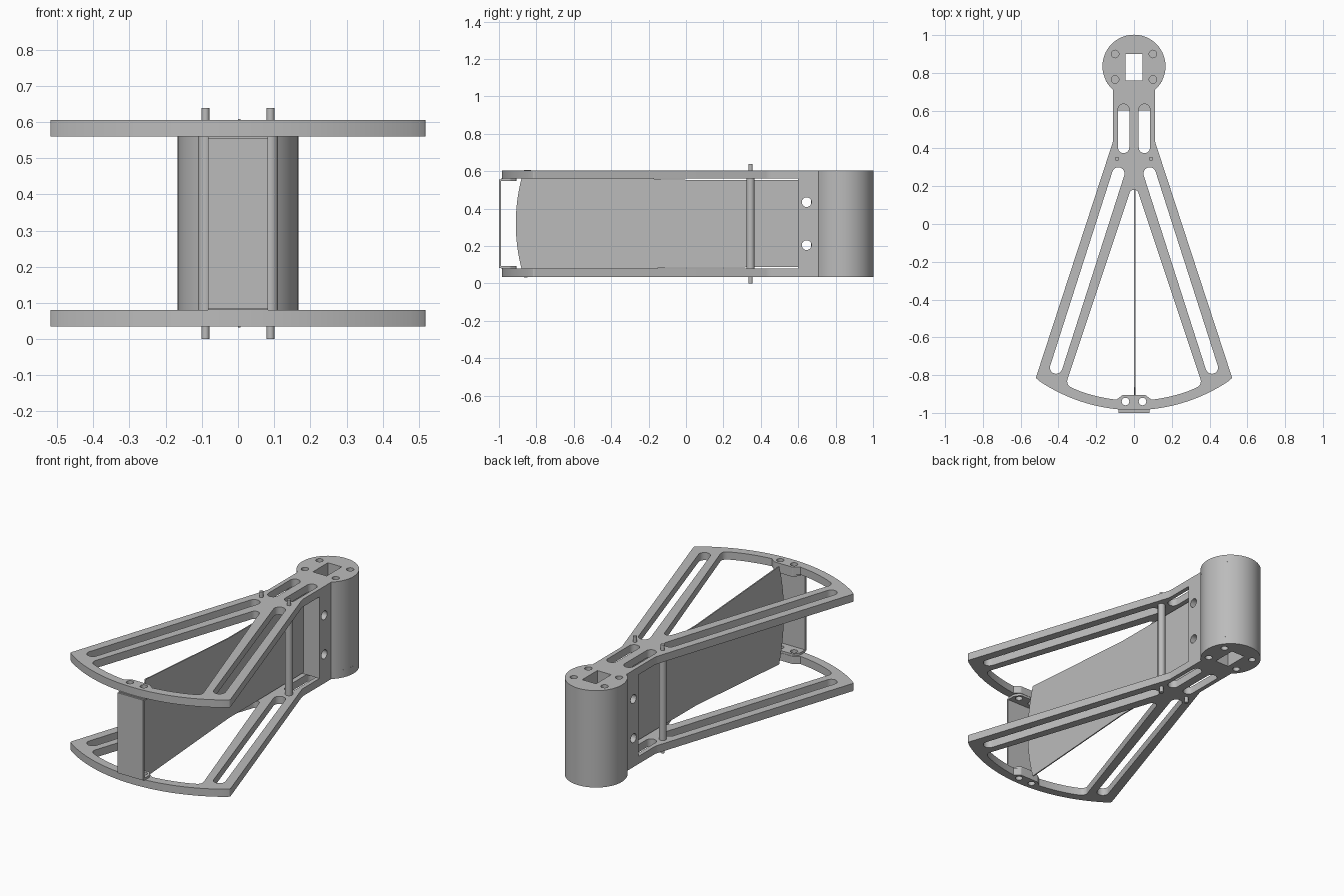
import bpy, bmesh, math
from math import sin, cos, pi
from mathutils import Matrix, Vector

cube = bpy.data.objects.get("Cube")
if cube:
    bpy.data.objects.remove(cube, do_unlink=True)

grey = bpy.data.materials.new("plain_grey")
grey.use_nodes = True
grey.diffuse_color = (0.5, 0.5, 0.5, 1)
grey.node_tree.nodes["Principled BSDF"].inputs["Base Color"].default_value = (0.5, 0.5, 0.5, 1)

SIDEWAYS = Matrix(((0, 0, 1, 0), (1, 0, 0, 0), (0, 1, 0, 0), (0, 0, 0, 1)))


def arc(cx, cy, r, a0, a1, n=24):
    return [(cx + r * cos(a0 + (a1 - a0) * i / n), cy + r * sin(a0 + (a1 - a0) * i / n))
            for i in range(n + 1)]


def circle(cx, cy, r, n=24):
    return arc(cx, cy, r, 0, 2 * pi, n)[:-1]


def slot(ax, ay, bx, by, r):
    a = math.atan2(by - ay, bx - ax)
    return arc(bx, by, r, a - pi / 2, a + pi / 2, 12) + arc(ax, ay, r, a + pi / 2, a + 1.5 * pi, 12)


def mirrored(points):
    """Close a right-hand outline by reflecting it across x = 0."""
    return points + [(-p[0],) + tuple(p[1:]) for p in reversed(points) if abs(p[0]) > 1e-6]


def fillet(points, n=8):
    """Round each corner that carries a radius as third value."""
    out = []
    for i, p in enumerate(points):
        if len(p) < 3:
            out.append(p)
            continue
        c = Vector(p[:2])
        u = (Vector(points[i - 1][:2]) - c).normalized()
        v = (Vector(points[(i + 1) % len(points)][:2]) - c).normalized()
        half = u.angle(v) / 2
        centre = c + (u + v).normalized() * (p[2] / sin(half))
        s = c + u * (p[2] / math.tan(half)) - centre
        e = c + v * (p[2] / math.tan(half)) - centre
        turn = s.angle_signed(e)
        for k in range(n + 1):
            t = -turn * k / n
            out.append((centre.x + s.x * cos(t) - s.y * sin(t),
                        centre.y + s.x * sin(t) + s.y * cos(t)))
    return out


def finish(obj):
    obj.data.materials.clear()
    obj.data.materials.append(grey)
    bpy.ops.object.select_all(action='DESELECT')
    obj.select_set(True)
    bpy.context.view_layer.objects.active = obj
    bpy.ops.object.shade_smooth_by_angle(angle=math.radians(30))
    return obj


def slab(name, loops, lo, hi, matrix=Matrix()):
    """Extrude an outline with holes from lo to hi."""
    curve = bpy.data.curves.new(name, 'CURVE')
    curve.dimensions = '2D'
    curve.fill_mode = 'BOTH'
    curve.extrude = (hi - lo) / 2
    for loop in loops:
        s = curve.splines.new('POLY')
        s.points.add(len(loop) - 1)
        for pt, co in zip(s.points, loop):
            pt.co = (co[0], co[1], 0, 1)
        s.use_cyclic_u = True
    obj = bpy.data.objects.new(name, curve)
    bpy.context.collection.objects.link(obj)
    bpy.ops.object.select_all(action='DESELECT')
    obj.select_set(True)
    bpy.context.view_layer.objects.active = obj
    bpy.ops.object.convert(target='MESH')
    obj = bpy.context.view_layer.objects.active
    obj.data.transform(matrix @ Matrix.Translation((0, 0, (lo + hi) / 2)))
    bm = bmesh.new()
    bm.from_mesh(obj.data)
    bmesh.ops.remove_doubles(bm, verts=bm.verts, dist=1e-5)
    bmesh.ops.recalc_face_normals(bm, faces=bm.faces)
    bm.to_mesh(obj.data)
    bm.free()
    return finish(obj)


Z0, Z1, Z2, Z3 = 0.035, 0.08, 0.56, 0.605   # plate levels
HUB_Y, HUB_R = 0.835, 0.167
RIM_Y = -0.09

# Frame plate outline: round head, neck, flared arms, curved rim
neck = -math.acos(0.11 / HUB_R)
rim_half = math.asin(0.5 / 0.895)
outline = arc(0, HUB_Y, HUB_R, neck, pi - neck, 48)
outline += fillet([(-0.11, 0.709), (-0.11, 0.44, 0.1), (-0.52, -0.815, 0.012)]
                  + arc(0, RIM_Y, 0.895, 1.5 * pi - rim_half, 1.5 * pi + rim_half, 40)
                  + [(0.52, -0.815, 0.012), (0.11, 0.44, 0.1), (0.11, 0.709)])[1:-1]

# Large central opening with a tab at the rim
inner = arc(0, RIM_Y, 0.845, 1.5 * pi + 0.36, 1.5 * pi + 0.11, 12)
opening = fillet(mirrored([(0, 0.235, 0.025), (0.362, -0.852, 0.035)] + inner
                          + [(0.06, -0.905, 0.015)]))

window = [(-0.045, 0.76), (0.045, 0.76), (0.045, 0.9), (-0.045, 0.9)]
holes = [opening, window]
for s in (-1, 1):
    holes += [slot(s * 0.055, 0.405, s * 0.055, 0.605, 0.03),
              slot(s * 0.083, 0.267, s * 0.412, -0.76, 0.033),
              circle(s * 0.045, -0.94, 0.02),
              circle(s * 0.1, 0.9, 0.02),
              circle(s * 0.1, 0.765, 0.02)]

slab("lower_plate", [outline] + holes, Z0, Z1)
slab("upper_plate", [outline] + holes, Z2, Z3)

# Hub barrel and the cross-drilled block in front of it
slab("hub", [circle(0, HUB_Y, HUB_R, 64), window], Z1, Z2)
slab("hub_block", [[(0.6, Z1), (0.72, Z1), (0.72, Z2), (0.6, Z2)],
                   circle(0.645, 0.205, 0.026), circle(0.645, 0.435, 0.026)],
     -0.11, 0.11, SIDEWAYS)

# Thin upright vane with a bowed front edge
tip = math.asin(0.288 / 0.97)
vane = [(0.61, 0.088), (0.61, 0.552), (-0.1, 0.555)]
vane += arc(0.06, 0.32, 0.97, pi - tip, pi + tip, 24) + [(-0.1, 0.085)]
slab("vane", [vane], 0.0, 0.007, SIDEWAYS)

# Front bracket: web and two drilled flanges
slab("bracket_web", [[(-1.0, Z1 + 0.004), (-0.988, Z1 + 0.004), (-0.988, Z2 - 0.004),
                      (-1.0, Z2 - 0.004)]], -0.083, 0.083, SIDEWAYS)
flange = fillet(mirrored([(0.083, -0.99), (0.083, -0.94, 0.02), (0.06, -0.907, 0.02)]))
for name, z in (("lower_flange", Z1), ("upper_flange", Z2 - 0.013)):
    slab(name, [flange, circle(-0.045, -0.94, 0.02), circle(0.045, -0.94, 0.02)], z, z + 0.013)

# Spacer posts with thinner pins through both plates
for side, x in (("left", 0.09), ("right", -0.09)):
    slab(side + "_spacer", [circle(x, 0.345, 0.021)], Z1, Z2)
    slab(side + "_pin", [circle(x, 0.345, 0.011, 16)], 0.0, 0.638)
